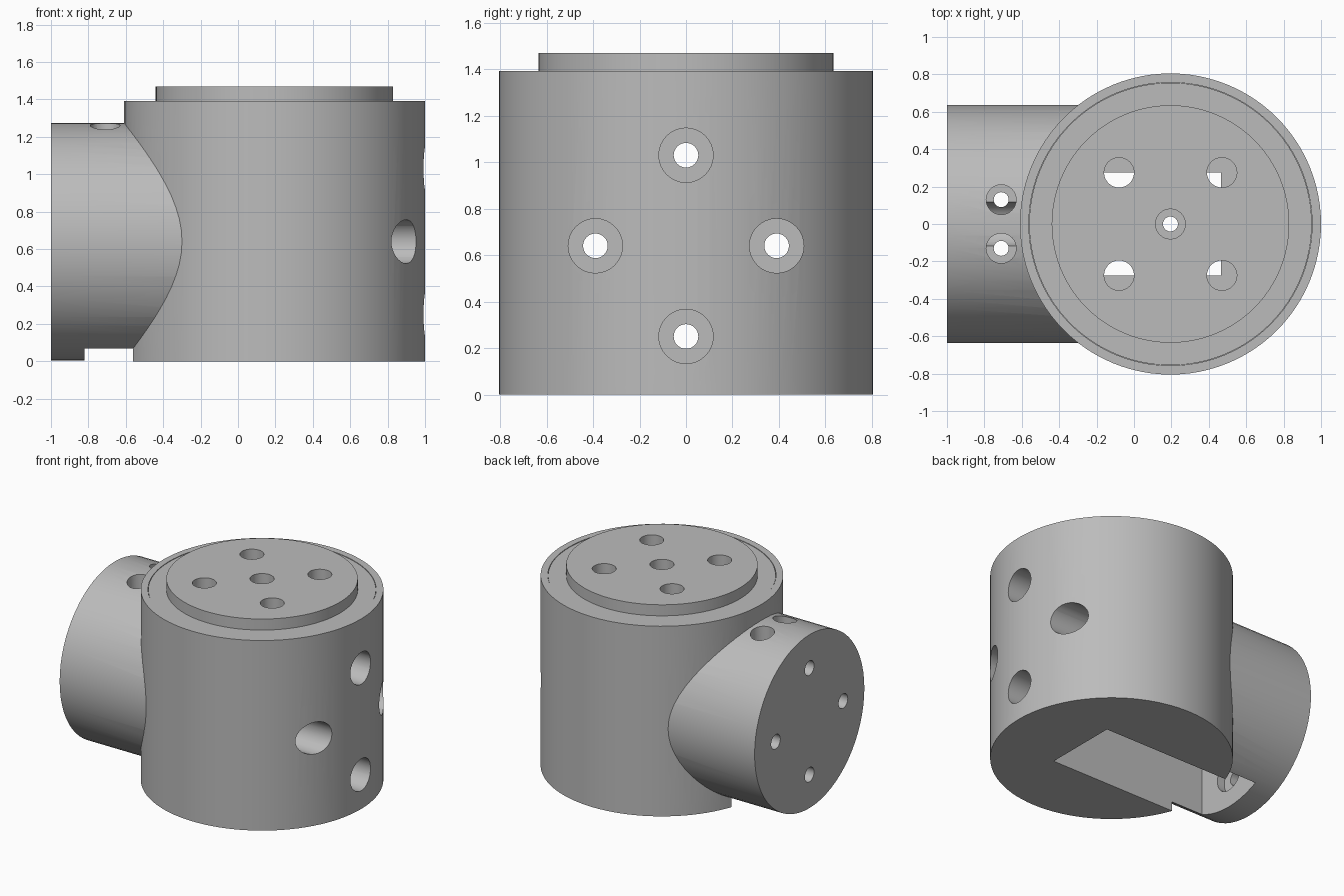
import bpy
from math import radians

cube = bpy.data.objects.get("Cube")
if cube:
    bpy.data.objects.remove(cube, do_unlink=True)

grey = bpy.data.materials.new("plain grey")
grey.use_nodes = True
COLOUR = (0.5, 0.5, 0.5, 1)
grey.diffuse_color = COLOUR
grey.node_tree.nodes["Principled BSDF"].inputs["Base Color"].default_value = COLOUR

CX = 0.195      # housing axis
AXIS_Z = 0.64   # arm axis height


def finish(ob, name):
    ob.name = name
    ob.data.materials.clear()
    ob.data.materials.append(grey)
    return ob


def upright(name, r, x, y, z0, z1, sides=32):
    bpy.ops.mesh.primitive_cylinder_add(vertices=sides, radius=r, depth=z1 - z0,
                                        location=(x, y, (z0 + z1) / 2))
    return finish(bpy.context.object, name)


def lengthwise(name, r, y, z, x0, x1, sides=32):
    bpy.ops.mesh.primitive_cylinder_add(vertices=sides, radius=r, depth=x1 - x0,
                                        location=((x0 + x1) / 2, y, z),
                                        rotation=(0, radians(90), 0))
    return finish(bpy.context.object, name)


def box(name, x0, x1, half_y, z0, z1):
    bpy.ops.mesh.primitive_cube_add(size=1, location=((x0 + x1) / 2, 0, (z0 + z1) / 2))
    ob = bpy.context.object
    ob.scale = (x1 - x0, half_y * 2, z1 - z0)
    return finish(ob, name)


def combine(target, tool, operation):
    mod = target.modifiers.new(operation.lower(), "BOOLEAN")
    mod.operation = operation
    mod.solver = "EXACT"
    mod.object = tool
    bpy.context.view_layer.objects.active = target
    bpy.ops.object.modifier_apply(modifier=mod.name)
    bpy.data.objects.remove(tool, do_unlink=True)


def cut(target, *tools):
    for tool in tools:
        combine(target, tool, "DIFFERENCE")


# Round housing joined with the horizontal arm
housing = upright("housing", 0.805, CX, 0, 0, 1.392, 96)
arm = lengthwise("arm", 0.635, 0, AXIS_Z, -1, CX, 64)
combine(housing, arm, "UNION")

# Recess for the lid, and the pocket that opens downwards
cut(housing,
    upright("lid_recess", 0.757, CX, 0, 1.3, 1.6, 96),
    box("pocket", -0.82, 0.465, 0.275, -0.2, 0.915),
    box("upper_pocket", -0.4, 0.465, 0.275, 0.8, 1.35))

# Four stepped bores running the length of the body
for y, z in ((0.39, 0), (-0.39, 0), (0, 0.39), (0, -0.39)):
    cut(housing,
        lengthwise("bore", 0.117, y, AXIS_Z + z, -0.88, 1.2),
        lengthwise("screw_hole", 0.053, y, AXIS_Z + z, -1.2, -0.8))

# Two stepped holes in the top of the arm
for side in (1, -1):
    cut(housing,
        upright("arm_bore", 0.08, -0.71, side * 0.13, 1.03, 1.35),
        upright("arm_screw_hole", 0.04, -0.71, side * 0.13, 0.8, 1.1))

# Lid with a raised disc
lid = upright("lid", 0.755, CX, 0, 1.3, 1.389, 96)
combine(lid, upright("raised_disc", 0.635, CX, 0, 1.35, 1.47, 96), "UNION")

# Corner holes and a stepped centre hole in the lid
for sx in (1, -1):
    for sy in (1, -1):
        cut(lid, upright("corner_hole", 0.08, CX + sx * 0.275, sy * 0.275, 1.2, 1.6))
cut(lid,
    upright("centre_bore", 0.08, CX, 0, 1.37, 1.6),
    upright("centre_hole", 0.04, CX, 0, 1.2, 1.5))

# Crisp edges with softly rounded walls
for ob in (housing, lid):
    bpy.ops.object.select_all(action="DESELECT")
    ob.select_set(True)
    bpy.context.view_layer.objects.active = ob
    bpy.ops.object.shade_smooth_by_angle(angle=radians(20))
